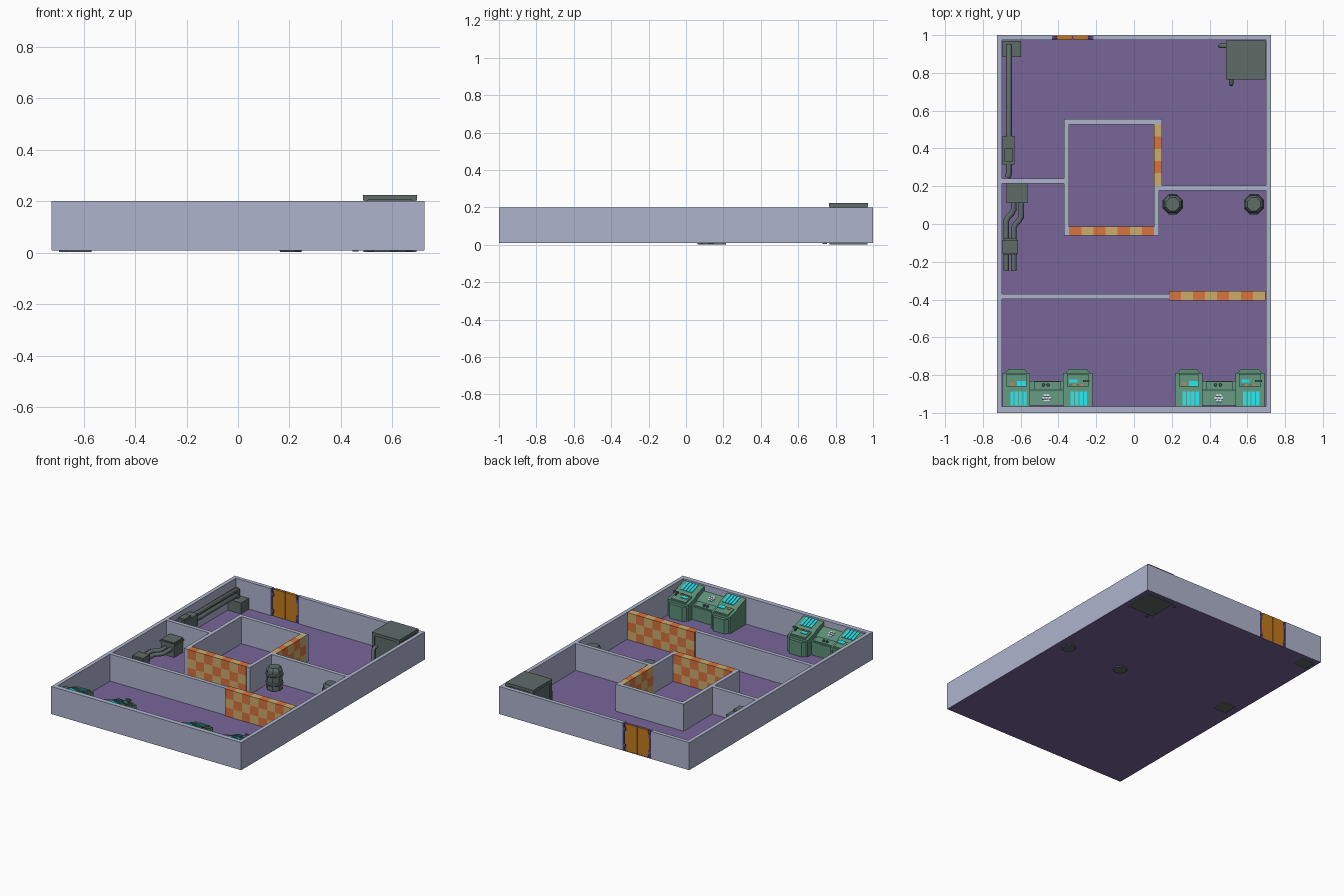
import bpy, bmesh, math
from mathutils import Matrix, Vector

cube = bpy.data.objects.get("Cube")
if cube:
    bpy.data.objects.remove(cube, do_unlink=True)


def material(name, code):
    rgb = [int(code[i:i + 2], 16) / 255 for i in (0, 2, 4)]
    col = [c / 12.92 if c < 0.04045 else ((c + 0.055) / 1.055) ** 2.4 for c in rgb] + [1]
    m = bpy.data.materials.new(name)
    m.use_nodes = True
    m.diffuse_color = col
    m.node_tree.nodes["Principled BSDF"].inputs["Base Color"].default_value = col
    return m


WALL = material("pale_grey_blue", "AEB4CD")
FLOOR = material("purple_floor", "79669A")
ORANGE = material("checker_orange", "D8733F")
TAN = material("checker_tan", "CDAC6C")
DOOR = material("door_amber", "C27A1E")
FRAME = material("door_purple", "5C4A86")
STEEL = material("dark_green_grey", "5E6C69")
GREEN = material("console_green", "5D8F77")
CYAN = material("screen_cyan", "25D8E2")
PALE = material("pale_marking", "CDD3DE")


def finish(name, bm, *mats):
    bmesh.ops.recalc_face_normals(bm, faces=bm.faces)
    me = bpy.data.meshes.new(name)
    bm.to_mesh(me)
    bm.free()
    for m in mats:
        me.materials.append(m)
    ob = bpy.data.objects.new(name, me)
    bpy.context.collection.objects.link(ob)
    return ob


def add_box(bm, x0, x1, y0, y1, z0, z1):
    mat = Matrix.Translation(((x0 + x1) / 2, (y0 + y1) / 2, (z0 + z1) / 2))
    bmesh.ops.create_cube(bm, size=1, matrix=mat @ Matrix.Diagonal((x1 - x0, y1 - y0, z1 - z0, 1)))


def boxes(name, mat, *dims):
    bm = bmesh.new()
    for d in dims:
        add_box(bm, *d)
    return finish(name, bm, mat)


def add_prism(bm, pts, depth):
    """Extrude a closed outline of 3D points along a vector."""
    face = bm.faces.new([bm.verts.new(p) for p in pts])
    ext = bmesh.ops.extrude_face_region(bm, geom=[face], use_keep_orig=True)
    bmesh.ops.translate(bm, vec=depth, verts=[v for v in ext["geom"] if isinstance(v, bmesh.types.BMVert)])


def pipe(name, pts, radius, mat=STEEL):
    cu = bpy.data.curves.new(name, "CURVE")
    cu.dimensions = "3D"
    cu.bevel_depth, cu.bevel_resolution, cu.use_fill_caps = radius, 2, True
    sp = cu.splines.new("POLY")
    sp.points.add(len(pts) - 1)
    for p, co in zip(sp.points, pts):
        p.co = (*co, 1)
    tmp = bpy.data.objects.new(name + "_path", cu)
    bpy.context.collection.objects.link(tmp)
    bpy.context.view_layer.update()
    me = bpy.data.meshes.new_from_object(tmp.evaluated_get(bpy.context.evaluated_depsgraph_get()))
    bpy.data.objects.remove(tmp, do_unlink=True)
    me.materials.clear()
    me.materials.append(mat)
    bpy.context.collection.objects.link(bpy.data.objects.new(name, me))


# Floor and walls
B, T = 0.012, 0.2
boxes("floor", FLOOR, (-0.723, 0.723, -0.998, 0.998, 0.009, 0.014))
boxes("outer_walls", WALL,
      (-0.725, -0.698, -1, 1, B - 0.002, T), (0.698, 0.725, -1, 1, B - 0.002, T),
      (-0.698, 0.698, -1, -0.967, B - 0.002, T),
      (-0.698, -0.435, 0.973, 1, B - 0.002, T), (-0.215, 0.698, 0.973, 1, B - 0.002, T))
boxes("inner_walls", WALL,
      (-0.698, -0.37, 0.215, 0.242, B, T), (-0.37, -0.343, -0.06, 0.555, B, T),
      (-0.343, 0.148, 0.528, 0.555, B, T), (0.106, 0.132, -0.06, 0.205, B, T),
      (0.132, 0.698, 0.178, 0.205, B, T), (-0.698, 0.185, -0.397, -0.37, B, T))


# Checkered barriers
def barrier(name, dims, axis, count, first):
    bm = bmesh.new()
    add_box(bm, *dims)
    lo, hi = dims[axis * 2], dims[axis * 2 + 1]
    step, row = (hi - lo) / count, (T - B) / 3
    cuts = [(axis, lo + step * i) for i in range(1, count)] + [(2, B + row * k) for k in (1, 2)]
    for ax, at in cuts:
        co, no = Vector(), Vector()
        co[ax], no[ax] = at, 1
        bmesh.ops.bisect_plane(bm, geom=bm.verts[:] + bm.edges[:] + bm.faces[:], plane_co=co, plane_no=no)
    for f in bm.faces:
        c = f.calc_center_median()
        i = min(count - 1, max(0, int((c[axis] - lo) / step)))
        k = min(2, max(0, int((c.z - B) / row)))
        f.material_index = (i + k + first) % 2
    finish(name, bm, ORANGE, TAN)


barrier("front_barrier", (0.185, 0.695, -0.405, -0.355, B, T), 0, 8, 0)
barrier("middle_barrier", (-0.343, 0.106, -0.062, -0.012, B, T), 0, 7, 0)
barrier("side_barrier", (0.106, 0.148, 0.205, 0.528, B, T), 1, 5, 1)

# Double door in the back wall
boxes("door_frame", FRAME, (-0.435, -0.215, 0.982, 0.992, B, T),
      *[(x, x + 0.012, 0.974, 0.999, B, T) for x in (-0.435, -0.227)],
      *[(x, x + 0.012, 0.975, 0.998, z, z + 0.025) for x in (-0.423, -0.239) for z in (0.035, 0.15)])
bm = bmesh.new()
for s in (-1, 1):
    half = [(0.002, B), (0.082, B), (0.094, 0.07), (0.094, 0.145), (0.082, T), (0.002, T)]
    add_prism(bm, [(-0.325 + s * x, 0.977, z) for x, z in half], (0, 0.02, 0))
finish("door_leaves", bm, DOOR)

# Large cabinet with lid and drain pipes
boxes("cabinet", STEEL, (0.494, 0.69, 0.772, 0.965, 0.003, 0.205),
      (0.486, 0.696, 0.764, 0.972, 0.205, 0.225), (0.488, 0.694, 0.766, 0.97, 0.003, 0.03),
      *[(x, x + 0.018, y, y + 0.018, 0.03, 0.205) for x in (0.488, 0.676) for y in (0.766, 0.952)])
pipe("cabinet_side_pipe", [(0.5, 0.943, 0.13), (0.465, 0.943, 0.13), (0.457, 0.943, 0.12), (0.457, 0.943, 0.004)], 0.012)
pipe("cabinet_front_pipe", [(0.515, 0.78, 0.13), (0.515, 0.748, 0.13), (0.515, 0.741, 0.12), (0.515, 0.741, 0.004)], 0.012)

# Barrels
profile = [(0.045, 0), (0.052, 0.015), (0.052, 0.045), (0.058, 0.05), (0.058, 0.06), (0.052, 0.065),
           (0.052, 0.105), (0.058, 0.11), (0.058, 0.12), (0.052, 0.125), (0.05, 0.148), (0.038, 0.163)]
for side, bx in (("right", 0.205), ("left", 0.635)):
    bm = bmesh.new()
    rings = [[bm.verts.new((bx + r * math.cos(a), 0.105 + r * math.sin(a), z + 0.003))
              for a in [math.pi * (i + 0.5) / 4 for i in range(8)]] for r, z in profile]
    for a, b in zip(rings, rings[1:]):
        for i in range(8):
            bm.faces.new((a[i], a[(i + 1) % 8], b[(i + 1) % 8], b[i]))
    bm.faces.new(rings[0])
    bm.faces.new(rings[-1])
    finish(side + "_barrel", bm, STEEL)

# Long wall pipes with pump boxes
boxes("rear_pump_boxes", STEEL, (-0.695, -0.597, 0.885, 0.97, 0.003, 0.09),
      (-0.695, -0.632, 0.315, 0.465, 0.085, 0.165), (-0.685, -0.64, 0.33, 0.4, 0.165, 0.178))
for name, z in (("upper_wall_pipe", 0.15), ("lower_wall_pipe", 0.11)):
    pipe(name, [(-0.662, 0.94, 0.06), (-0.662, 0.94, z - 0.01), (-0.662, 0.93, z),
                (-0.662, 0.265, z), (-0.67, 0.245, z)], 0.016)

# Twin bent pipes with junction boxes
boxes("junction_boxes", STEEL, (-0.669, -0.569, 0.117, 0.214, 0.003, 0.115),
      (-0.675, -0.563, 0.111, 0.214, 0.095, 0.108),
      (-0.695, -0.615, -0.155, -0.085, 0.04, 0.1), (-0.69, -0.62, -0.165, -0.075, 0.05, 0.09))
for name, x, bend in (("outer_bent_pipe", -0.677, 0.075), ("inner_bent_pipe", -0.636, 0.04)):
    pipe(name, [(x + 0.04, 0.13, 0.065), (x + 0.04, bend, 0.065), (x + 0.03, bend - 0.018, 0.065),
                (x + 0.01, bend - 0.04, 0.065), (x, bend - 0.058, 0.065), (x, -0.25, 0.065)], 0.015)

# Control consoles
TOWER = [(-0.966, 0.19), (-0.88, 0.162), (-0.865, 0.148), (-0.79, 0.128)]
DESK = [(-0.962, 0.16), (-0.89, 0.13), (-0.88, 0.118), (-0.83, 0.105)]


def height(top, y):
    for (a, za), (b, zb) in zip(top, top[1:]):
        if y <= b:
            return za + (zb - za) * (y - a) / (b - a)
    return top[-1][1]


def body(bm, x0, x1, top):
    pts = [(x0, y, z) for y, z in top]
    add_prism(bm, pts + [(x0, top[-1][0], B), (x0, top[0][0], B)], (x1 - x0, 0, 0))


def plate(bm, x0, x1, y0, y1, top, up=0.004):
    z0, z1 = height(top, y0), height(top, y1)
    add_prism(bm, [(x0, y0, z0 - 0.003), (x0, y1, z1 - 0.003), (x0, y1, z1 + up), (x0, y0, z0 + up)], (x1 - x0, 0, 0))


def console(name, ox):
    left, right = ox, ox + 0.32
    shell, screen, dark, red, mark = [bmesh.new() for _ in range(5)]
    body(shell, left + 0.13, right + 0.02, DESK)
    for x, w in ((left, 0.145), (right, 0.155)):
        body(shell, x, x + w, TOWER)
        # Chamfered nose and raised hood
        outline = [(x + 0.012, -0.79), (x + 0.03, -0.768), (x + w - 0.03, -0.768), (x + w - 0.012, -0.79)]
        add_prism(shell, [(a, b, B) for a, b in outline], (0, 0, 0.1))
        plate(shell, x + 0.02, x + w - 0.02, -0.86, -0.795, TOWER, 0.009)
        for i in range(4):
            sx = x + 0.04 + i * 0.023
            plate(screen, sx, sx + 0.018, -0.96, -0.886, TOWER)
    plate(shell, left + 0.165, right - 0.015, -0.878, -0.835, DESK, 0.008)
    plate(screen, left + 0.075, left + 0.125, -0.858, -0.832, TOWER, 0.013)
    plate(screen, right + 0.032, right + 0.075, -0.84, -0.822, TOWER, 0.013)
    plate(red, left + 0.04, left + 0.058, -0.855, -0.84, TOWER, 0.013)
    for i in range(4):
        bx = right + 0.032 + i * 0.02
        plate(red if i % 2 else dark, bx, bx + 0.012, -0.858, -0.848, TOWER, 0.013)
    # Lever, dials and hexagon keys
    add_box(dark, right + 0.118, right + 0.126, -0.835, -0.827, 0.12, 0.17)
    add_box(dark, right + 0.104, right + 0.14, -0.837, -0.825, 0.165, 0.175)
    for dx in (0.215, 0.24):
        bmesh.ops.create_cone(dark, cap_ends=True, segments=8, radius1=0.009, radius2=0.007, depth=0.016,
                              matrix=Matrix.Translation((left + dx, -0.852, height(DESK, -0.852) + 0.012)))
    tilt = Matrix.Rotation(math.atan2(DESK[1][1] - DESK[0][1], DESK[1][0] - DESK[0][0]), 4, "X")
    for i in range(7):
        r = 0.016 if i else 0
        x, y = left + 0.232 + r * math.cos(i * math.pi / 3), -0.922 + r * math.sin(i * math.pi / 3)
        bmesh.ops.create_cone(mark, cap_ends=True, segments=6, radius1=0.008, radius2=0.008, depth=0.005,
                              matrix=Matrix.Translation((x, y, height(DESK, y) + 0.002)) @ tilt)
    for part, bm, mat in (("shell", shell, GREEN), ("screens", screen, CYAN), ("controls", dark, STEEL),
                          ("buttons", red, ORANGE), ("keys", mark, PALE)):
        finish(name + "_" + part, bm, mat)


console("right_console", -0.695)
console("left_console", 0.217)
